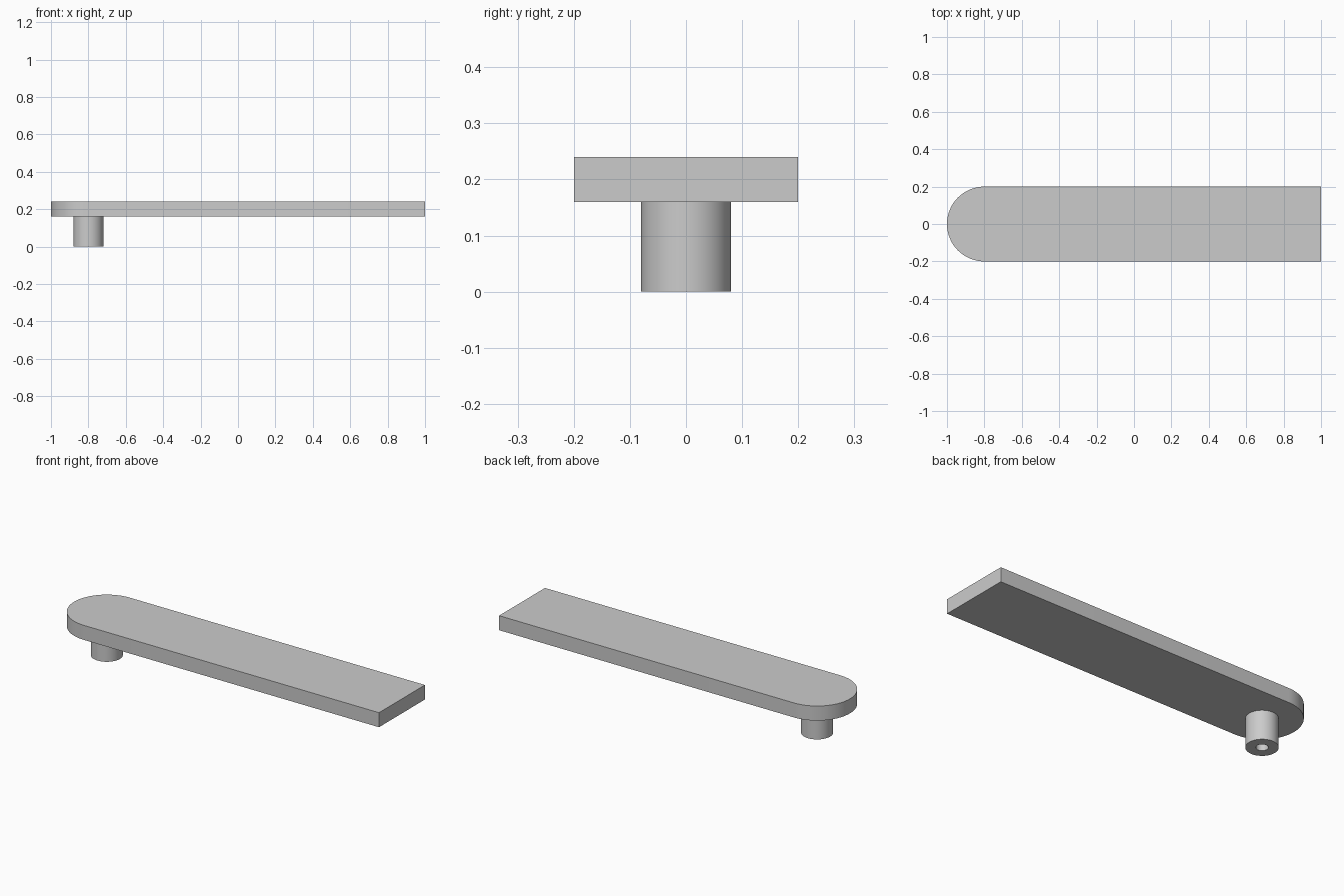
import bpy, bmesh, math

if "Cube" in bpy.data.objects:
    bpy.data.objects.remove(bpy.data.objects["Cube"])

grey = bpy.data.materials.new("plain grey")
grey.diffuse_color = (0.6, 0.6, 0.6, 1)
grey.use_nodes = True
grey.node_tree.nodes["Principled BSDF"].inputs["Base Color"].default_value = grey.diffuse_color

CX, N = -0.8, 64  # shared centre of the round end and the boss


def finish(name, bm):
    bmesh.ops.recalc_face_normals(bm, faces=bm.faces)
    mesh = bpy.data.meshes.new(name)
    bm.to_mesh(mesh)
    bm.free()
    mesh.materials.append(grey)
    obj = bpy.data.objects.new(name, mesh)
    bpy.context.collection.objects.link(obj)
    bpy.ops.object.select_all(action='DESELECT')
    obj.select_set(True)
    bpy.context.view_layer.objects.active = obj
    bpy.ops.object.shade_smooth_by_angle(angle=math.radians(30))
    return obj


# Arm: flat bar with one half-round end and one square end
bm = bmesh.new()
outline = [(1, -0.2), (1, 0.2)]
for i in range(N // 2 + 1):
    a = math.pi / 2 + math.pi * i / (N // 2)
    outline.append((CX + 0.2 * math.cos(a), 0.2 * math.sin(a)))
face = bm.faces.new([bm.verts.new((x, y, 0.16)) for x, y in outline])
ext = bmesh.ops.extrude_face_region(bm, geom=[face], use_keep_orig=True)
top = [v for v in ext["geom"] if isinstance(v, bmesh.types.BMVert)]
bmesh.ops.translate(bm, verts=top, vec=(0, 0, 0.08))
finish("arm", bm)

# Boss: short post with a blind hole in its underside, lathed from a profile
bm = bmesh.new()
profile = [(0.08, 0.16), (0.08, 0), (0.03, 0), (0.03, 0.14)]
rings = [[bm.verts.new((CX + r * math.cos(2 * math.pi * i / N),
                        r * math.sin(2 * math.pi * i / N), z))
          for i in range(N)] for r, z in profile]
for a, b in zip(rings, rings[1:]):
    for i in range(N):
        j = (i + 1) % N
        bm.faces.new((a[i], a[j], b[j], b[i]))
bm.faces.new(rings[0])
bm.faces.new(rings[-1])
finish("pivot_boss", bm)
